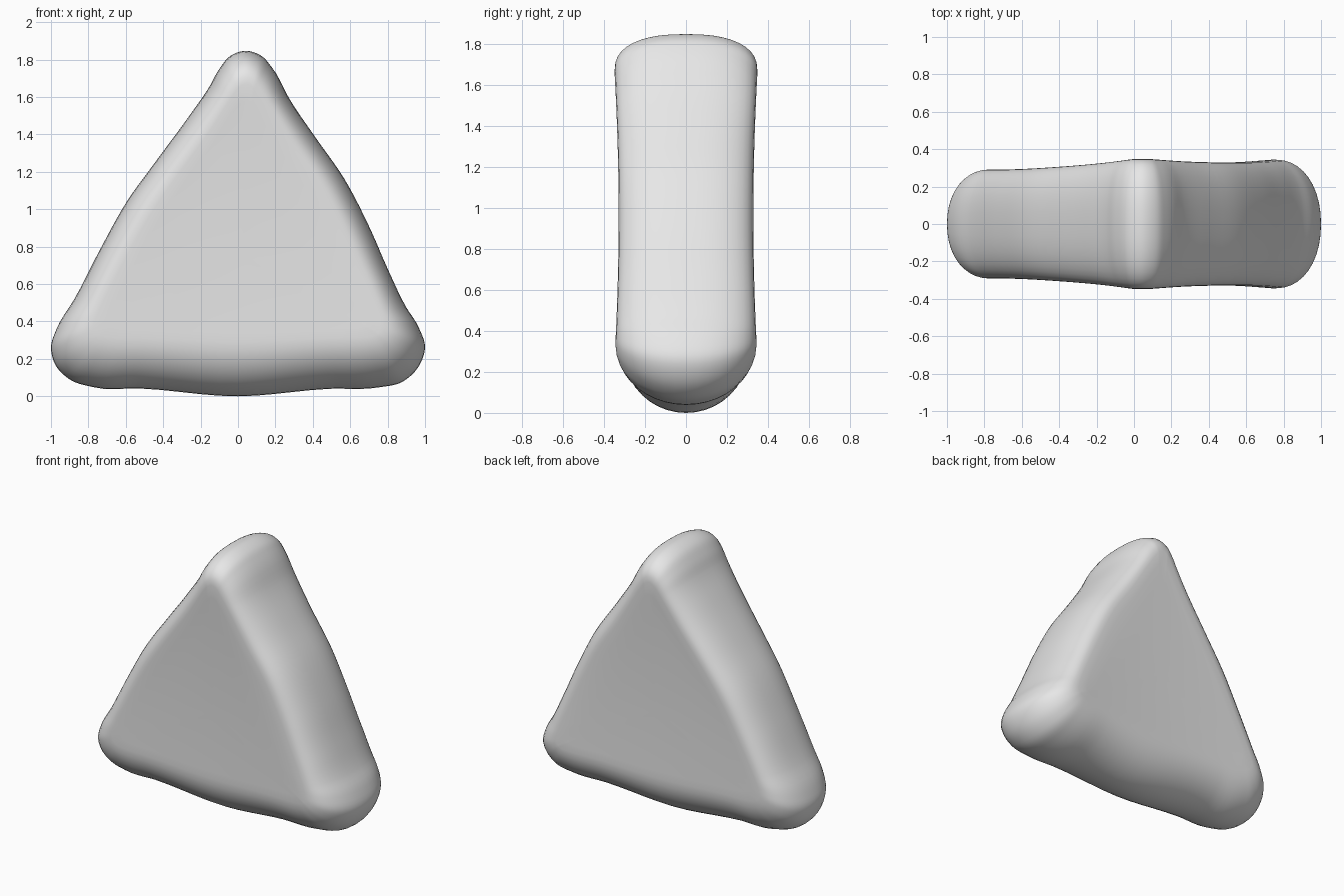
import bpy, bmesh, math
from mathutils import Vector

if "Cube" in bpy.data.objects:
    bpy.data.objects.remove(bpy.data.objects["Cube"])

# Outline (x, z) paired with the matching edge of the flat face (x, z)
OUTLINE = [
    (0.045, 1.847, 0.045, 1.67), (0.125, 1.82, 0.075, 1.655), (0.18, 1.76, 0.10, 1.62),
    (0.275, 1.59, 0.165, 1.52), (0.41, 1.39, 0.285, 1.32), (0.57, 1.16, 0.44, 1.09),
    (0.70, 0.91, 0.56, 0.85), (0.81, 0.66, 0.665, 0.62), (0.90, 0.475, 0.735, 0.46),
    (0.965, 0.37, 0.755, 0.40), (1.00, 0.26, 0.76, 0.36), (0.96, 0.15, 0.745, 0.335),
    (0.875, 0.075, 0.715, 0.32), (0.755, 0.048, 0.66, 0.315), (0.49, 0.04, 0.45, 0.31),
    (0.0, 0.0, 0.0, 0.29), (-0.53, 0.042, -0.49, 0.31), (-0.77, 0.048, -0.68, 0.315),
    (-0.90, 0.09, -0.735, 0.325), (-0.975, 0.165, -0.76, 0.345), (-1.0, 0.26, -0.77, 0.375),
    (-0.97, 0.36, -0.76, 0.42), (-0.875, 0.52, -0.725, 0.50), (-0.74, 0.78, -0.605, 0.73),
    (-0.595, 1.04, -0.47, 0.97), (-0.44, 1.255, -0.325, 1.18), (-0.26, 1.50, -0.15, 1.42),
    (-0.15, 1.66, -0.06, 1.56), (-0.10, 1.75, -0.02, 1.62), (-0.04, 1.82, 0.01, 1.655),
]
CENTRE = Vector((0.02, 0.76))
STEPS = 5          # spline samples per outline span
ARC = 10           # rings from the face edge to the middle of the rim
FACE = (0.9, 0.75, 0.55, 0.35, 0.15)


def spline(points, steps):
    """Closed Catmull-Rom curve with chord-length tangents."""
    pts = [Vector(p) for p in points]
    n = len(pts)
    length = [(pts[(i + 1) % n] - pts[i]).length for i in range(n)]

    def slope(i):
        a, b = length[i - 1], length[i % n]
        before = (pts[i % n] - pts[i - 1]) / a
        after = (pts[(i + 1) % n] - pts[i % n]) / b
        return (before * b + after * a) / (a + b)

    out = []
    for i in range(n):
        j = (i + 1) % n
        p, q = pts[i], pts[j]
        m, k = slope(i) * length[i], slope(j) * length[i]
        for s in range(steps):
            t = s / steps
            out.append(p * (2*t**3 - 3*t**2 + 1) + m * (t**3 - 2*t**2 + t)
                       + q * (3*t**2 - 2*t**3) + k * (t**3 - t**2))
    return out


def half_thickness(p):
    """Thick at the top and right corners, thin at the left, slightly dished."""
    top = min(max((p.y - 0.33) / 1.32, 0), 1)
    left_x = -0.75 + 0.795 * top
    right_x = 0.75 - 0.705 * top
    side = min(max((p.x - left_x) / max(right_x - left_x, 0.05), 0), 1)
    right = (1 - top) * side
    left = (1 - top) * (1 - side)
    dish = 1 - top**2 - right**2 - left**2
    return 0.348 * top + 0.345 * right + 0.292 * left - 0.036 * dish


samples = [(Vector(v[:2]), Vector(v[2:])) for v in spline(OUTLINE, STEPS)]


def face_ring(scale, side):
    ring = []
    for _, inner in samples:
        p = CENTRE + (inner - CENTRE) * scale
        ring.append((p.x, side * half_thickness(p), p.y))
    return ring


def rim_ring(angle):
    ring = []
    for outer, inner in samples:
        # rounder underneath, a little squarer along the sloping sides
        power = 2 / (2 + 0.4 * min(max((outer.y - 0.1) / 0.5, 0), 1))
        p = inner + (outer - inner) * max(math.cos(angle), 0) ** power
        y = math.copysign(abs(math.sin(angle)) ** power, angle) * half_thickness(inner)
        ring.append((p.x, y, p.y))
    return ring


# Rounded triangular body: front face, rim, back face
rings = [face_ring(s, -1) for s in reversed(FACE)]
rings += [rim_ring(math.pi / 2 * i / ARC) for i in range(-ARC, ARC + 1)]
rings += [face_ring(s, 1) for s in FACE]

bm = bmesh.new()
loops = [[bm.verts.new(co) for co in ring] for ring in rings]
count = len(samples)
for a, b in zip(loops, loops[1:]):
    for i in range(count):
        j = (i + 1) % count
        bm.faces.new((a[i], a[j], b[j], b[i]))

# Close the middle of each face
for loop, side in ((loops[0], -1), (loops[-1], 1)):
    hub = bm.verts.new((CENTRE.x, side * half_thickness(CENTRE), CENTRE.y))
    for i in range(count):
        bm.faces.new((loop[i], loop[(i + 1) % count], hub))

bmesh.ops.recalc_face_normals(bm, faces=bm.faces)
for f in bm.faces:
    f.smooth = True
mesh = bpy.data.meshes.new("rounded_triangle_body")
bm.to_mesh(mesh)
bm.free()

# Single pale grey colour
grey = bpy.data.materials.new("pale grey")
grey.diffuse_color = (0.8, 0.8, 0.8, 1)
grey.use_nodes = True
grey.node_tree.nodes["Principled BSDF"].inputs["Base Color"].default_value = grey.diffuse_color
mesh.materials.append(grey)
body = bpy.data.objects.new("rounded_triangle_body", mesh)
bpy.context.collection.objects.link(body)
